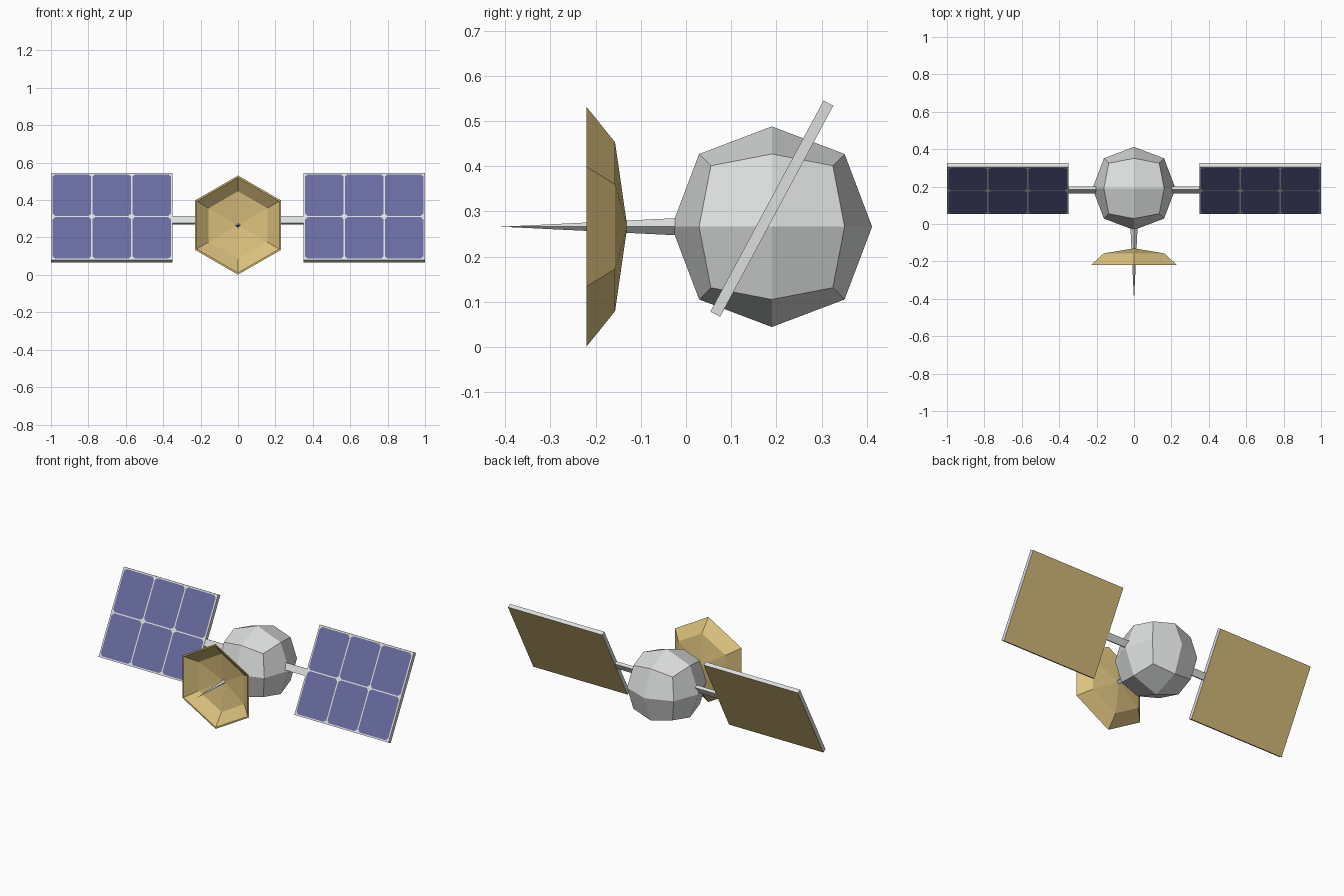
import bpy, bmesh
from math import radians, sin, cos, pi
from mathutils import Matrix, Vector

default = bpy.data.objects.get("Cube")
if default:
    bpy.data.objects.remove(default, do_unlink=True)


def material(name, rgb):
    m = bpy.data.materials.new(name)
    m.use_nodes = True
    m.diffuse_color = (*rgb, 1)
    m.node_tree.nodes["Principled BSDF"].inputs["Base Color"].default_value = (*rgb, 1)
    return m


GREY = material("light grey metal", (0.72, 0.74, 0.73))
GOLD = material("gold foil", (0.72, 0.54, 0.21))
BLUE = material("solar cell blue", (0.14, 0.15, 0.35))

AXIS_Z = 0.266            # height of body, dish and antenna
BODY_Y = 0.19
TILT = Matrix.Translation((0, 0.19, 0.306)) @ Matrix.Rotation(radians(-28.2), 4, 'X')


def finish(bm, name, mats, matrix=Matrix(), fix_normals=True):
    if fix_normals:
        bmesh.ops.recalc_face_normals(bm, faces=bm.faces)
    mesh = bpy.data.meshes.new(name)
    bm.to_mesh(mesh)
    bm.free()
    for m in mats:
        mesh.materials.append(m)
    obj = bpy.data.objects.new(name, mesh)
    obj.matrix_world = matrix
    bpy.context.collection.objects.link(obj)
    return obj


def box(name, size, centre, mats, matrix, back_index=0):
    bm = bmesh.new()
    bmesh.ops.create_cube(bm, size=1)
    for v in bm.verts:
        v.co = Vector(c + s * p for c, s, p in zip(centre, size, v.co))
    bm.normal_update()
    for f in bm.faces:
        if f.normal.y > 0.9:
            f.material_index = back_index
    return finish(bm, name, mats, matrix)


# Faceted round body: a once-divided cube pushed out towards a ball
bm = bmesh.new()
bmesh.ops.create_cube(bm, size=2)
bmesh.ops.subdivide_edges(bm, edges=bm.edges[:], cuts=1, use_grid_fill=True)
reach = {1: 0.222, 2: 0.161, 3: 0.135}
for v in bm.verts:
    v.co *= reach[sum(abs(c) > 0.5 for c in v.co)]
finish(bm, "body", [GREY], Matrix.Translation((0, BODY_Y, AXIS_Z)))

# Six-sided dish with a thin wall, open to the front
profile = [(0, -0.13), (0.187, -0.157), (0.265, -0.22),
           (0.255, -0.22), (0.181, -0.163), (0, -0.138)]
bm = bmesh.new()
rings = []
for r, y in profile:
    count = 6 if r else 1
    rings.append([bm.verts.new((r * sin(i * pi / 3), y, r * cos(i * pi / 3)))
                  for i in range(count)])
for a, b in zip(rings, rings[1:]):
    for i in range(6):
        j = (i + 1) % 6
        quad = [a[i % len(a)], a[j % len(a)], b[j % len(b)], b[i % len(b)]]
        bm.faces.new(list(dict.fromkeys(quad)))
finish(bm, "dish", [GOLD], Matrix.Translation((0, 0, AXIS_Z)))

# Four-sided antenna spike running from the body through the dish
bm = bmesh.new()
bmesh.ops.create_cone(bm, cap_ends=True, segments=4, radius1=0.02, radius2=0, depth=0.41)
finish(bm, "antenna", [GREY],
       Matrix.Translation((0, -0.205, AXIS_Z)) @ Matrix.Rotation(radians(90), 4, 'X'))

# Solar wings on both sides
WIDTH, HEIGHT, THICK = 0.65, 0.53, 0.0245
BORDER, GAP, CUT = 0.009, 0.007, 0.014
cell_w = (WIDTH - 2 * BORDER - 2 * GAP) / 3
cell_h = (HEIGHT - 2 * BORDER - GAP) / 2

for side, label in ((1, "left"), (-1, "right")):
    mid = side * 0.675
    box(label + "_panel", (WIDTH, THICK, HEIGHT), (mid, 0, 0), [GREY, GOLD], TILT, 1)
    box(label + "_arm", (0.26, 0.02, 0.042), (side * 0.23, 0, -0.016), [GREY], TILT)

    # Cells with clipped corners, lying just proud of the panel front
    bm = bmesh.new()
    for col in (-1, 0, 1):
        for row in (-0.5, 0.5):
            cx = mid + col * (cell_w + GAP)
            cz = row * (cell_h + GAP)
            hw, hh = cell_w / 2, cell_h / 2
            outline = []
            for sx, sz in ((-1, -1), (1, -1), (1, 1), (-1, 1)):
                pair = [(sx * hw, sz * (hh - CUT)), (sx * (hw - CUT), sz * hh)]
                outline += pair if sx * sz > 0 else pair[::-1]
            bm.faces.new([bm.verts.new((cx + x, -THICK / 2 - 0.001, cz + z))
                          for x, z in outline])
    finish(bm, label + "_solar_cells", [BLUE], TILT, fix_normals=False)
